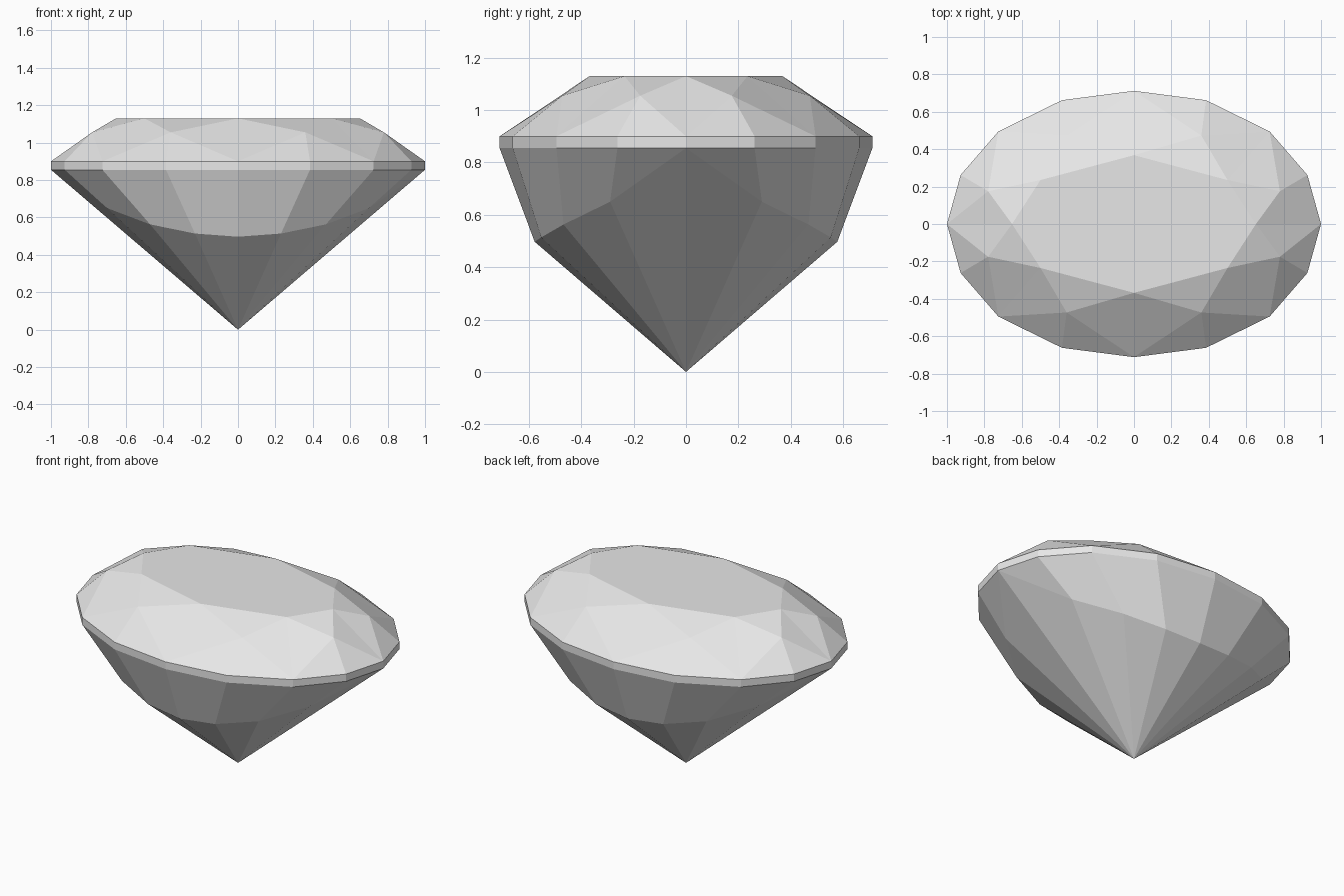
import bpy

cube = bpy.data.objects.get("Cube")
if cube:
    bpy.data.objects.remove(cube)

grey = bpy.data.materials.new("gem_grey")
grey.use_nodes = True
colour = (0.8, 0.8, 0.8, 1)
grey.diffuse_color = colour
grey.node_tree.nodes["Principled BSDF"].inputs["Base Color"].default_value = colour

TABLE_Z, STAR_Z, GIRDLE_TOP, GIRDLE_BOTTOM = 1.13, 1.055, 0.9, 0.855


def full_ring(quarter):
    """Mirror a quarter ring, running from +x to +y, into a closed ring."""
    right = quarter + [(-x, y, z) for x, y, z in reversed(quarter) if x > 0]
    return right + [(x, -y, z) for x, y, z in reversed(right) if y > 0]


def at_height(points, z):
    return [(x, y, z) for x, y in points]


# Facet corners of one quarter of the oval
girdle = [(1, 0), (0.927, 0.262), (0.725, 0.495), (0.385, 0.662), (0, 0.712)]
table = full_ring(at_height([(0.652, 0), (0.5, 0.235), (0, 0.368)], TABLE_Z))
star = full_ring(at_height([(0.78, 0.175), (0.36, 0.473)], STAR_Z))
upper = full_ring(at_height(girdle, GIRDLE_TOP))
lower = full_ring(at_height(girdle, GIRDLE_BOTTOM))
keel = full_ring([(1, 0, GIRDLE_BOTTOM), (0.7, 0.29, 0.65), (0.47, 0.468, 0.563),
                  (0.23, 0.553, 0.514), (0, 0.578, 0.497)])
apex = (0, 0, 0)

# Crown: flat table, star facets, kites and upper girdle facets
facets = [table]
for i in range(8):
    j = (i + 1) % 8
    g, h, k = 2 * i, 2 * i + 1, (2 * i + 2) % 16
    facets += [[table[i], star[i], table[j]],
               [table[i], star[i - 1], upper[g]], [table[i], upper[g], star[i]],
               [star[i], upper[g], upper[h]], [star[i], upper[h], upper[k]]]

# Girdle band, lower girdle facets and pavilion fan
for i in range(16):
    j = (i + 1) % 16
    facets += [[upper[i], lower[i], lower[j], upper[j]],
               [lower[i], keel[i], keel[j], lower[j]],
               [keel[i], apex, keel[j]]]

# Weld shared corners and drop the repeated ones at the two pointed ends
verts, faces = [], []
for facet in facets:
    face = []
    for point in facet:
        if point not in verts:
            verts.append(point)
        index = verts.index(point)
        if index not in face:
            face.append(index)
    faces.append(face)

mesh = bpy.data.meshes.new("oval_gem")
mesh.from_pydata(verts, [], faces)
mesh.materials.append(grey)
mesh.update()
gem = bpy.data.objects.new("oval_gem", mesh)
bpy.context.collection.objects.link(gem)
